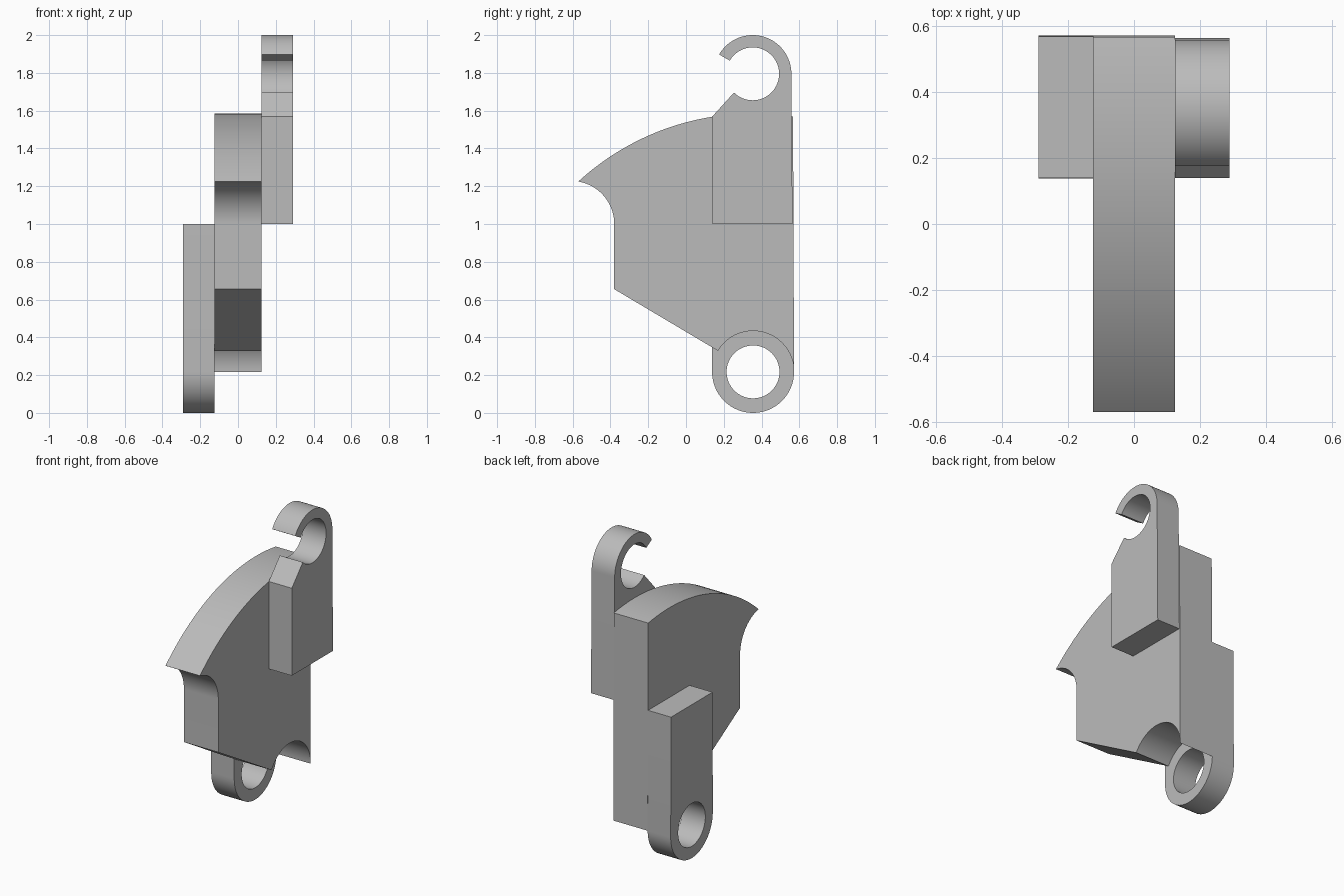
import bpy
import bmesh
from math import radians, sin, cos

cube = bpy.data.objects.get("Cube")
if cube:
    bpy.data.objects.remove(cube, do_unlink=True)

# Single grey finish
grey = bpy.data.materials.new("plain grey")
grey.use_nodes = True
colour = (0.5, 0.5, 0.5, 1)
grey.diffuse_color = colour
grey.node_tree.nodes["Principled BSDF"].inputs["Base Color"].default_value = colour


def arc(centre, radius, start, end, steps=32):
    """Points (y, z) along an arc, angles in degrees from +y towards +z."""
    angles = [radians(start + (end - start) * i / steps) for i in range(steps + 1)]
    return [(centre[0] + radius * cos(a), centre[1] + radius * sin(a)) for a in angles]


def plate(name, x0, x1, *outlines):
    """Fill closed (y, z) outlines, inner ones as holes, and extrude along x."""
    bm = bmesh.new()
    for outline in outlines:
        verts = [bm.verts.new((x0, y, z)) for y, z in outline]
        for a, b in zip(verts, verts[1:] + verts[:1]):
            bm.edges.new((a, b))
    bmesh.ops.triangle_fill(bm, use_beauty=True, edges=bm.edges[:], normal=(1, 0, 0))
    result = bmesh.ops.extrude_face_region(bm, geom=bm.faces[:], use_keep_orig=True)
    moved = [v for v in result["geom"] if isinstance(v, bmesh.types.BMVert)]
    bmesh.ops.translate(bm, verts=moved, vec=(x1 - x0, 0, 0))
    bmesh.ops.recalc_face_normals(bm, faces=bm.faces[:])
    mesh = bpy.data.meshes.new(name)
    bm.to_mesh(mesh)
    bm.free()
    mesh.materials.append(grey)
    obj = bpy.data.objects.new(name, mesh)
    bpy.context.collection.objects.link(obj)
    bpy.ops.object.select_all(action='DESELECT')
    obj.select_set(True)
    bpy.context.view_layer.objects.active = obj
    bpy.ops.object.shade_smooth_by_angle(angle=radians(30))


ring = (0.355, 0.217)
hook = (0.353, 1.795)
bore = 0.14
ring_r, hook_r = 0.217, 0.205
inner_x, outer_x = 0.124, 0.29
front_y, mid_z = 0.14, 1.0

# Middle body: swept top, hooked front lip, sloped underside, ring clearance
body = arc(ring, 1.368, 81.1, 132.5, 48)
body += arc((-0.608, mid_z), 0.228, 80, 0)
body += [(-0.38, 0.655)]
body += arc(ring, ring_r, 149, 0)
plate("middle_body", -inner_x, inner_x, body)

# Lower lug with a round eye
lug = [(0.568, mid_z), (front_y, mid_z)] + arc(ring, ring_r, 180, 360)
plate("lower_ring_lug", -outer_x, -inner_x, lug, arc(ring, bore, 0, 360, 64)[:-1])

# Upper lug with an open hook
clip = arc(hook, bore, 225, 510, 56) + arc(hook, hook_r, 150, 0, 40)
clip += [(0.564, mid_z), (front_y, mid_z), (front_y, 1.57)]
plate("upper_hook_lug", inner_x, outer_x, clip)
